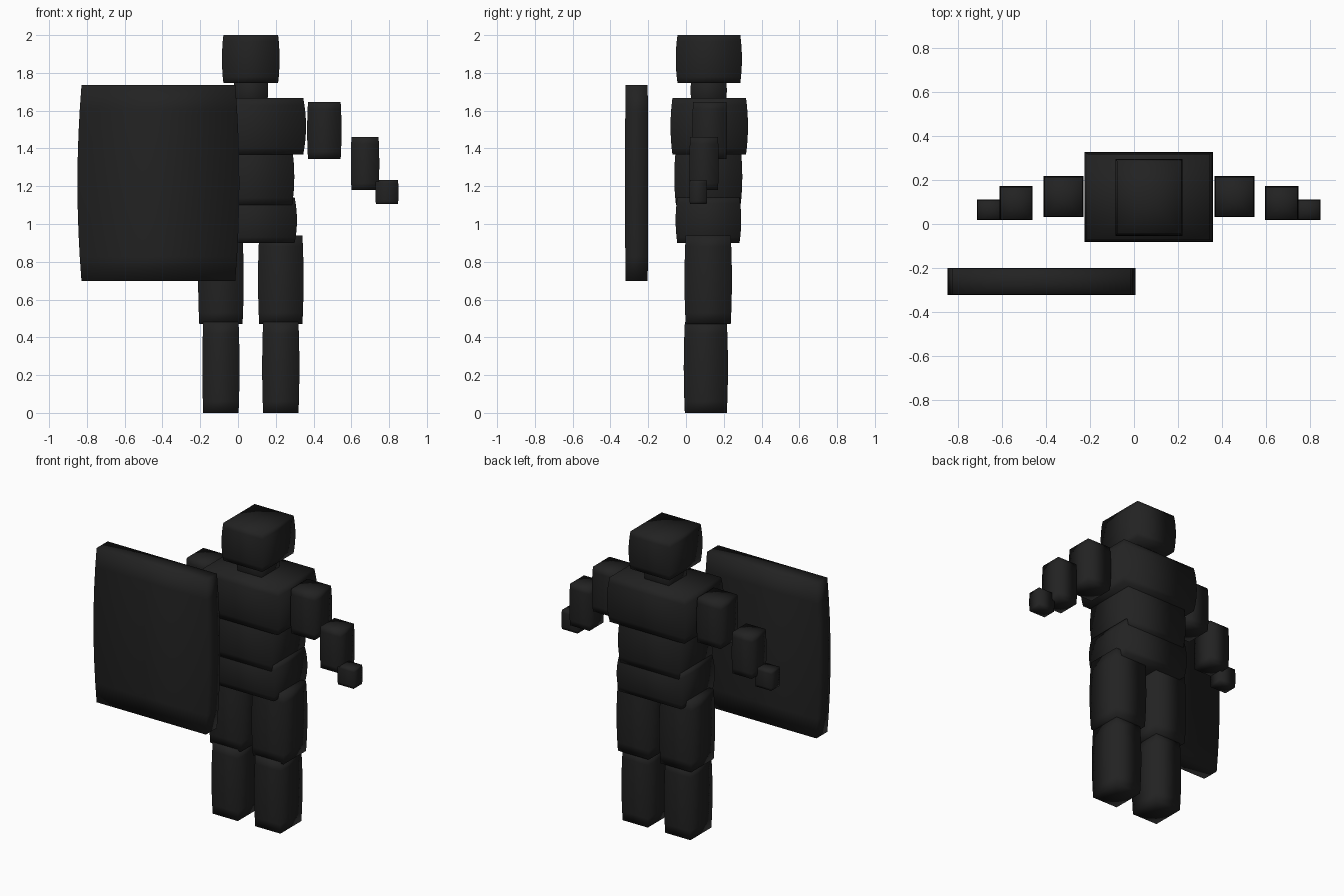
import bpy, bmesh

if "Cube" in bpy.data.objects:
    bpy.data.objects.remove(bpy.data.objects["Cube"])

black = bpy.data.materials.new("matte_black")
black.diffuse_color = (0.016, 0.016, 0.016, 1)
black.use_nodes = True
black.node_tree.nodes["Principled BSDF"].inputs["Base Color"].default_value = black.diffuse_color

RINGS = 8      # segments along the height
TAPER = 0.05   # how much each block narrows at its ends
MID = 0.068    # centre line of the body


def block(name, x, y, z):
    """Square block with softly bulging sides; x, y, z are (min, max)."""
    cx, cy = sum(x) / 2, sum(y) / 2
    hx, hy = (x[1] - x[0]) / 2, (y[1] - y[0]) / 2
    bm = bmesh.new()
    rings = []
    for i in range(RINGS + 1):
        t = i / RINGS
        s = 1 - TAPER * (2 * t - 1) ** 2
        h = z[0] + (z[1] - z[0]) * t
        rings.append([bm.verts.new((cx + a * hx * s, cy + b * hy * s, h))
                      for a, b in ((-1, -1), (1, -1), (1, 1), (-1, 1))])
    for lo, hi in zip(rings, rings[1:]):
        for k in range(4):
            n = (k + 1) % 4
            bm.faces.new((lo[k], lo[n], hi[n], hi[k]))
    # end caps fan out from a centre point
    for ring, h in ((rings[0], z[0]), (rings[-1], z[1])):
        centre = bm.verts.new((cx, cy, h))
        for k in range(4):
            bm.faces.new((ring[k], ring[(k + 1) % 4], centre))
    bmesh.ops.recalc_face_normals(bm, faces=bm.faces)
    for f in bm.faces:
        f.smooth = True
    mesh = bpy.data.meshes.new(name)
    bm.to_mesh(mesh)
    bm.free()
    mesh.materials.append(black)
    ob = bpy.data.objects.new(name, mesh)
    bpy.context.collection.objects.link(ob)
    return ob


def pair(name, x, y, z):
    """Right-hand block and its mirror across the body centre line."""
    block(name + "_left", x, y, z)
    block(name + "_right", (2 * MID - x[1], 2 * MID - x[0]), y, z)


# head and trunk
block("head", (-0.085, 0.22), (-0.054, 0.296), (1.747, 2.0))
block("neck", (-0.024, 0.16), (0.024, 0.216), (1.655, 1.76))
block("chest", (-0.225, 0.36), (-0.082, 0.328), (1.367, 1.667))
block("abdomen", (-0.162, 0.298), (-0.062, 0.298), (1.10, 1.40))
block("hips", (-0.176, 0.312), (-0.055, 0.292), (0.90, 1.14))

# legs
pair("thigh", (0.106, 0.347), (-0.008, 0.243), (0.47, 0.94))
pair("shin", (0.128, 0.325), (-0.012, 0.222), (0.0, 0.48))

# arms
pair("upper_arm", (0.366, 0.548), (0.033, 0.218), (1.345, 1.645))
pair("forearm", (0.597, 0.748), (0.018, 0.173), (1.18, 1.46))
pair("hand", (0.727, 0.85), (0.018, 0.112), (1.105, 1.233))

# shield
block("shield", (-0.85, 0.007), (-0.323, -0.2), (0.697, 1.735))
